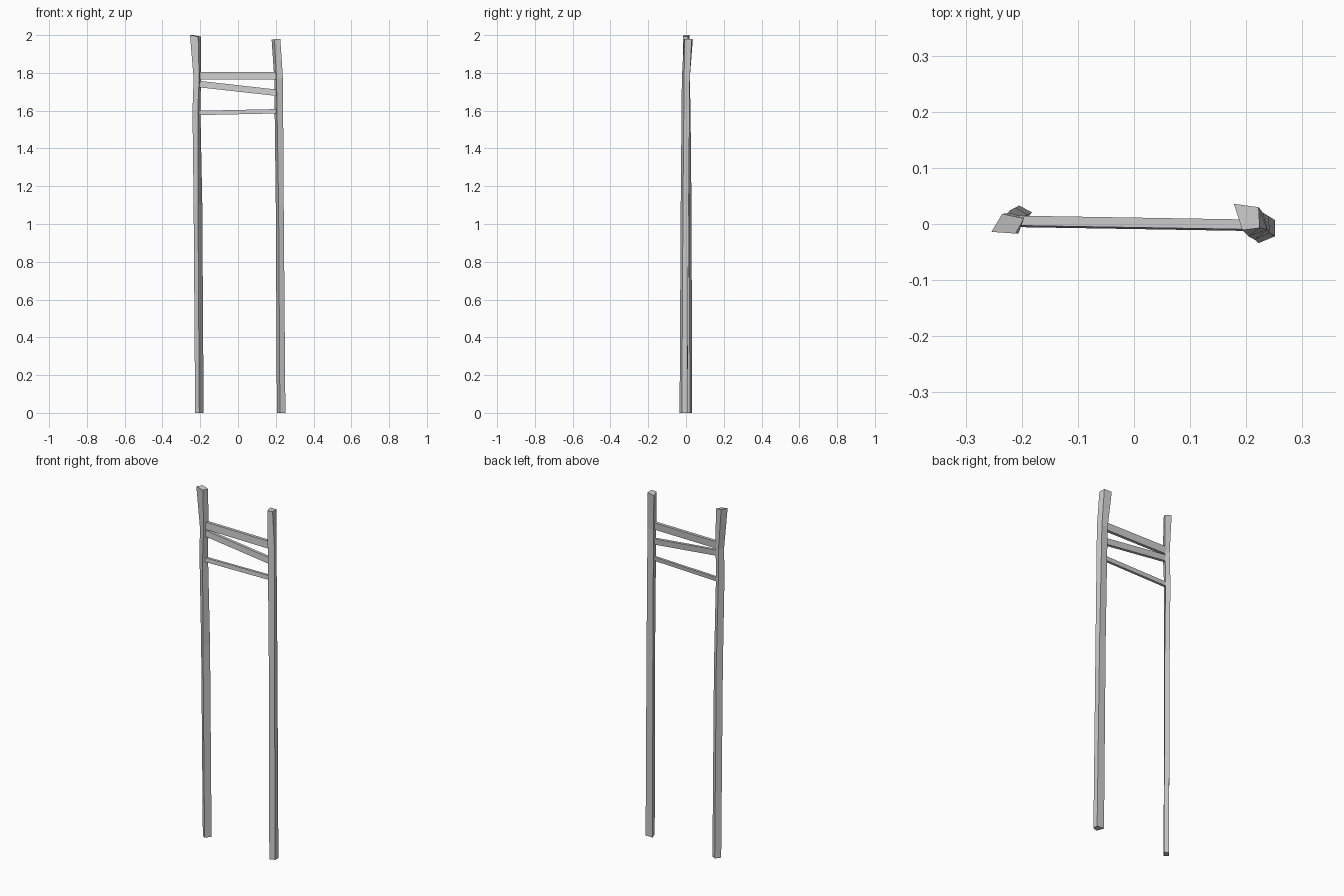
import bpy, bmesh

if "Cube" in bpy.data.objects:
    bpy.data.objects.remove(bpy.data.objects["Cube"])


def loft(name, rings):
    """Skin a run of four-cornered rings into a closed bar."""
    bm = bmesh.new()
    loops = [[bm.verts.new(p) for p in ring] for ring in rings]
    for a, b in zip(loops, loops[1:]):
        for i in range(4):
            j = (i + 1) % 4
            bm.faces.new((a[i], a[j], b[j], b[i]))
    bm.faces.new(loops[0][::-1])
    bm.faces.new(loops[-1])
    bmesh.ops.recalc_face_normals(bm, faces=bm.faces[:])
    me = bpy.data.meshes.new(name)
    bm.to_mesh(me)
    bm.free()
    ob = bpy.data.objects.new(name, me)
    bpy.context.collection.objects.link(ob)
    return ob


def post(name, levels):
    # each level: height, then front-left, front-right, back-right, back-left corners
    loft(name, [[(x, y, z + dz) for (x, y), dz in zip(ring, tilt)]
                for z, ring, tilt in levels])


flat = (0, 0, 0, 0)

# Crooked uprights
post("left_post", [
    (0, [(-.227, .006), (-.205, -.010), (-.182, .021), (-.205, .033)], flat),
    (1.1, [(-.235, .002), (-.212, -.014), (-.189, .017), (-.212, .029)], flat),
    (1.6, [(-.241, -.004), (-.213, -.016), (-.199, .013), (-.222, .024)], flat),
    (1.77, [(-.235, -.009), (-.206, -.017), (-.196, .012), (-.220, .020)], flat),
    (2.0, [(-.254, -.014), (-.211, -.017), (-.196, .010), (-.235, .018)],
     (0, -.008, -.008, 0)),
])
post("right_post", [
    (0, [(.222, -.034), (.251, -.022), (.251, .007), (.206, .008)], flat),
    (1.1, [(.215, -.028), (.242, -.016), (.240, .014), (.200, .014)], flat),
    (1.77, [(.204, -.022), (.238, -.010), (.230, .020), (.192, .020)], flat),
    (1.98, [(.193, -.011), (.224, -.007), (.222, .030), (.178, .036)],
     (-.002, 0, 0, -.004)),
])


# Rungs: (name, left z, right z, height, depth)
for name, zl, zr, h, d in [("top_rung", 1.785, 1.785, .041, .017),
                           ("middle_rung", 1.741, 1.694, .034, .016),
                           ("lower_rung", 1.588, 1.597, .023, .014)]:
    rings = []
    for x, y, z in ((-.208, .005, zl), (.212, -.002, zr)):
        rings.append([(x, y - d * .62, z - h / 2), (x, y + d * .4, z - h / 2),
                      (x, y + d * .58, z + h / 2), (x, y - d * .45, z + h / 2)])
    loft(name, rings)
